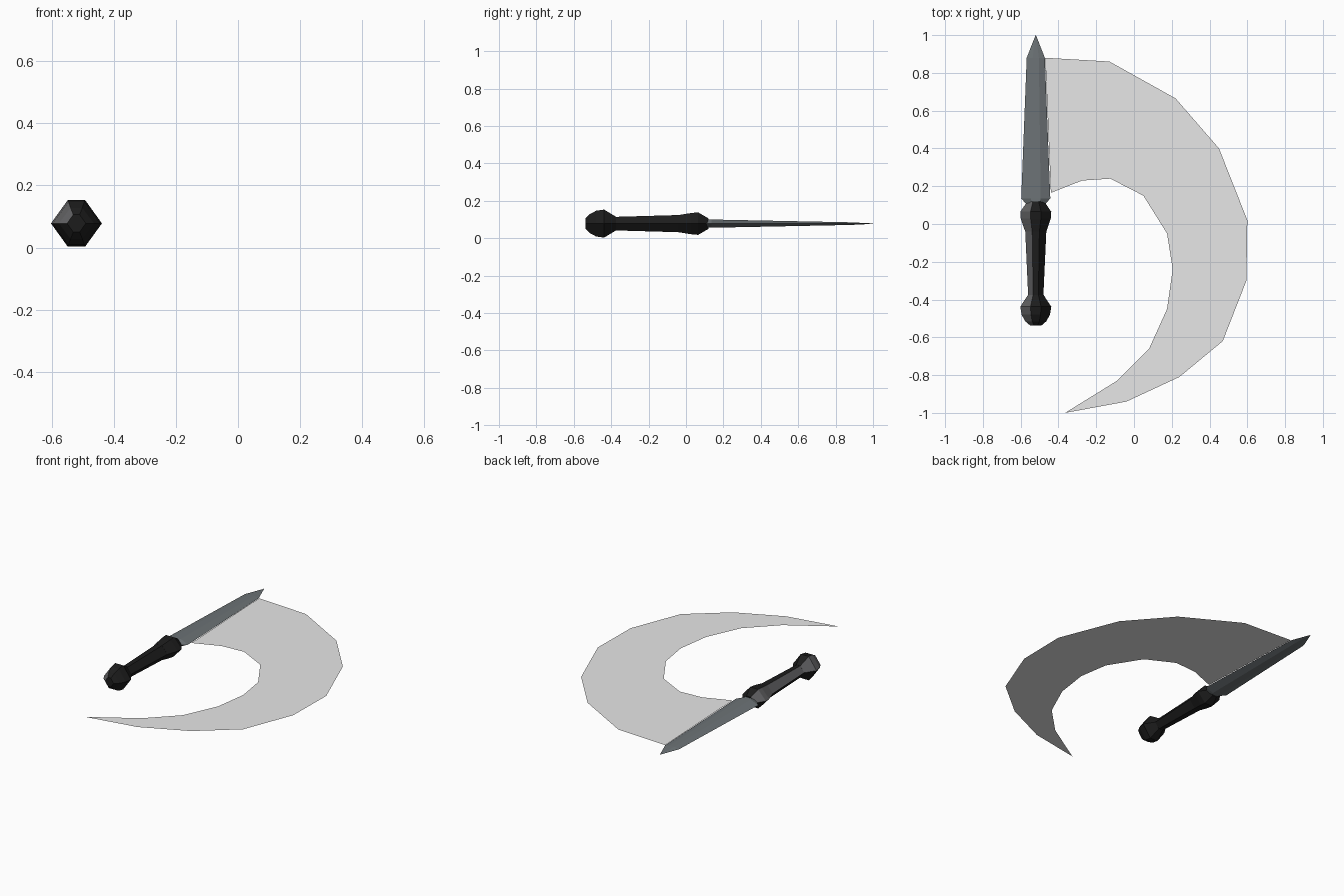
import bpy, bmesh, math

cube = bpy.data.objects.get("Cube")
if cube:
    bpy.data.objects.remove(cube, do_unlink=True)

AXIS_X, AXIS_Z = -0.52, 0.078


def material(name, color):
    m = bpy.data.materials.new(name)
    m.use_nodes = True
    m.diffuse_color = (*color, 1)
    m.node_tree.nodes["Principled BSDF"].inputs["Base Color"].default_value = (*color, 1)
    return m


steel = material("blue grey steel", (0.15, 0.17, 0.18))
black = material("black leather", (0.012, 0.012, 0.012))
grey = material("worn grey", (0.12, 0.12, 0.125))
pale = material("pale sweep", (0.8, 0.8, 0.8))


def finish(name, bm, mats):
    mesh = bpy.data.meshes.new(name)
    bm.to_mesh(mesh)
    bm.free()
    for m in mats:
        mesh.materials.append(m)
    obj = bpy.data.objects.new(name, mesh)
    bpy.context.collection.objects.link(obj)
    return obj


def hex_loft(name, sections, mats, rule=None):
    """Loft flat-topped hexagons along y; each section is (y, half width, half height)."""
    bm = bmesh.new()
    rings = []
    for y, w, h in sections:
        outline = [(w, 0), (w * 0.34, h), (-w * 0.34, h),
                   (-w, 0), (-w * 0.34, -h), (w * 0.34, -h)]
        rings.append([bm.verts.new((AXIS_X + x, y, AXIS_Z + z)) for x, z in outline])
    for a, b in zip(rings, rings[1:]):
        for i in range(6):
            j = (i + 1) % 6
            bm.faces.new((a[i], a[j], b[j], b[i]))
    bm.faces.new(rings[0])
    bm.faces.new(rings[-1])
    bmesh.ops.recalc_face_normals(bm, faces=bm.faces)
    if rule:
        for f in bm.faces:
            f.material_index = rule(f.normal)
    return finish(name, bm, mats)


# Worn grey on the upper side facing -x, black elsewhere
def worn_side(n):
    return 1 if n.x < -0.1 and n.z > -0.1 else 0


# Handle parts
hex_loft("pommel", [(-0.537, 0.03, 0.028), (-0.515, 0.056, 0.05), (-0.48, 0.075, 0.069),
                    (-0.438, 0.082, 0.075), (-0.375, 0.041, 0.037)], [black, grey], worn_side)
hex_loft("grip", [(-0.385, 0.04, 0.036), (-0.035, 0.056, 0.046)], [black, grey], worn_side)
hex_loft("guard", [(-0.04, 0.056, 0.046), (0.03, 0.08, 0.057), (0.065, 0.082, 0.06),
                   (0.12, 0.044, 0.028)], [black, grey], worn_side)

# Blade with a short pointed tip
hex_loft("blade", [(0.1, 0.045, 0.022), (0.135, 0.077, 0.022),
                   (0.88, 0.048, 0.007), (1.0, 0.001, 0.001)], [steel])

# Flat curved sweep, a strip between the outer and inner arcs
outer = [(-0.47, 0.88), (-0.13, 0.86), (0.22, 0.665), (0.45, 0.4), (0.6, 0.02),
         (0.595, -0.3), (0.47, -0.62), (0.24, -0.81), (-0.04, -0.94)]
inner = [(-0.44, 0.165), (-0.275, 0.23), (-0.125, 0.24), (0.05, 0.15), (0.175, -0.05),
         (0.205, -0.24), (0.175, -0.45), (0.08, -0.66), (-0.09, -0.83)]
bm = bmesh.new()
o, i = [[bm.verts.new((x, y, AXIS_Z)) for x, y in arc] for arc in (outer, inner)]
for k in range(len(o) - 1):
    bm.faces.new((o[k], i[k], i[k + 1], o[k + 1]))
tip = bm.verts.new((-0.365, -1.0, AXIS_Z))
bm.faces.new((o[-1], i[-1], tip))
bm.normal_update()
for f in bm.faces:
    if f.normal.z < 0:
        f.normal_flip()
finish("curved_sweep", bm, [pale])
